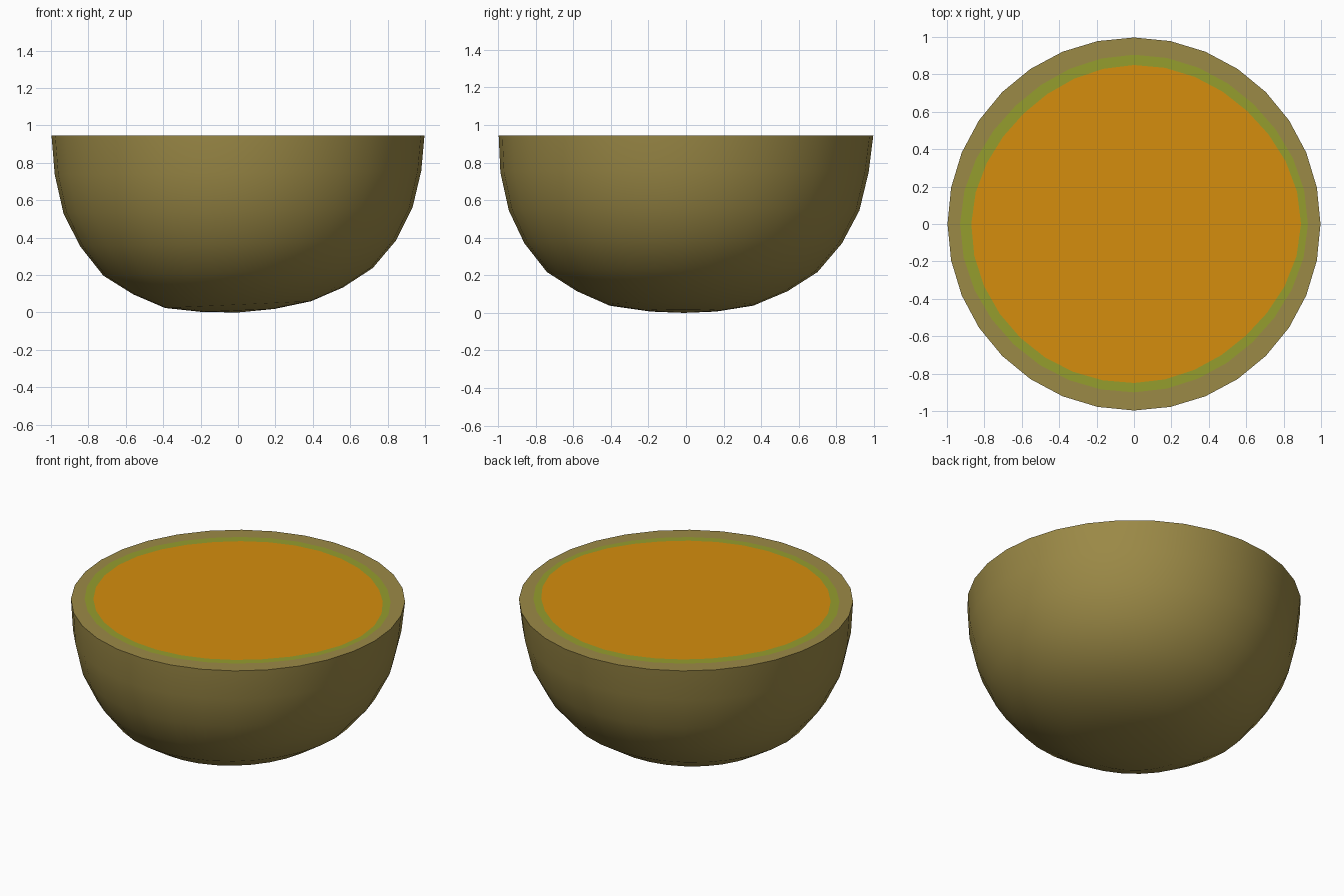
import bpy, bmesh, math

if "Cube" in bpy.data.objects:
    bpy.data.objects.remove(bpy.data.objects["Cube"])

SIDES, RIM = 32, 0.945


def material(name, rgb):
    m = bpy.data.materials.new(name)
    m.diffuse_color = (*rgb, 1)
    m.use_nodes = True
    m.node_tree.nodes["Principled BSDF"].inputs["Base Color"].default_value = m.diffuse_color
    return m


MATS = [material("olive_rind", (0.33, 0.252, 0.062)),
        material("green_layer", (0.30, 0.34, 0.027)),
        material("orange_flesh", (0.66, 0.27, 0.004))]

# rind rings below the rim: radius, depth, left-right tilt, shift in y
RINGS = [(0.98, 0.197, 0.010, -0.008), (0.933, 0.400, 0.015, -0.010),
         (0.845, 0.575, 0.015, -0.015), (0.72, 0.728, 0.020, -0.020),
         (0.56, 0.830, 0.018, -0.020), (0.39, 0.903, 0.018, -0.024),
         (0.195, 0.934, 0.008, -0.015)]
# uneven radii of the cut layers, every 45 degrees from +x counter-clockwise
GREEN = [0.93, 0.905, 0.905, 0.895, 0.93, 0.91, 0.90, 0.895]
FLESH = [0.893, 0.855, 0.85, 0.835, 0.87, 0.86, 0.85, 0.845]


def smooth_radius(table, a):
    """Catmull-Rom interpolation around the circle."""
    n = len(table)
    u = a / (2 * math.pi) * n
    i = int(u)
    t = u - i
    p0, p1, p2, p3 = (table[(i + k) % n] for k in (-1, 0, 1, 2))
    return p1 + 0.5 * t * (p2 - p0 + t * (2 * p0 - 5 * p1 + 4 * p2 - p3
                                          + t * (3 * (p1 - p2) + p3 - p0)))


bm = bmesh.new()
angles = [2 * math.pi * i / SIDES for i in range(SIDES)]


def ring(radius, z, dy=0.0):
    return [bm.verts.new((radius(a) * math.cos(a), radius(a) * math.sin(a) + dy, z(a)))
            for a in angles]


def bridge(r1, r2, mat, smooth):
    for i in range(SIDES):
        j = (i + 1) % SIDES
        f = bm.faces.new((r1[i], r1[j], r2[j], r2[i]))
        f.material_index, f.smooth = mat, smooth


# outer rind, from rim down to the base
rim = ring(lambda a: 0.997, lambda a: RIM)
upper = rim
for r, d, tilt, dy in RINGS:
    lower = ring(lambda a: r, lambda a: max(0.001, RIM - d + tilt * math.cos(a)), dy)
    bridge(lower, upper, 0, True)
    upper = lower
tip = bm.verts.new((0, -0.01, 0))
for i in range(SIDES):
    f = bm.faces.new((upper[(i + 1) % SIDES], upper[i], tip))
    f.smooth = True

# flat cut face: rind border, green layer, orange flesh
green = ring(lambda a: smooth_radius(GREEN, a), lambda a: RIM)
flesh = ring(lambda a: smooth_radius(FLESH, a), lambda a: RIM)
bridge(rim, green, 0, False)
bridge(green, flesh, 1, False)
bm.faces.new(flesh).material_index = 2

bm.normal_update()
for i in range(SIDES):
    bm.edges.get((rim[i], rim[(i + 1) % SIDES])).smooth = False

mesh = bpy.data.meshes.new("half_melon")
bm.to_mesh(mesh)
bm.free()
for m in MATS:
    mesh.materials.append(m)
melon = bpy.data.objects.new("half_melon", mesh)
bpy.context.collection.objects.link(melon)
